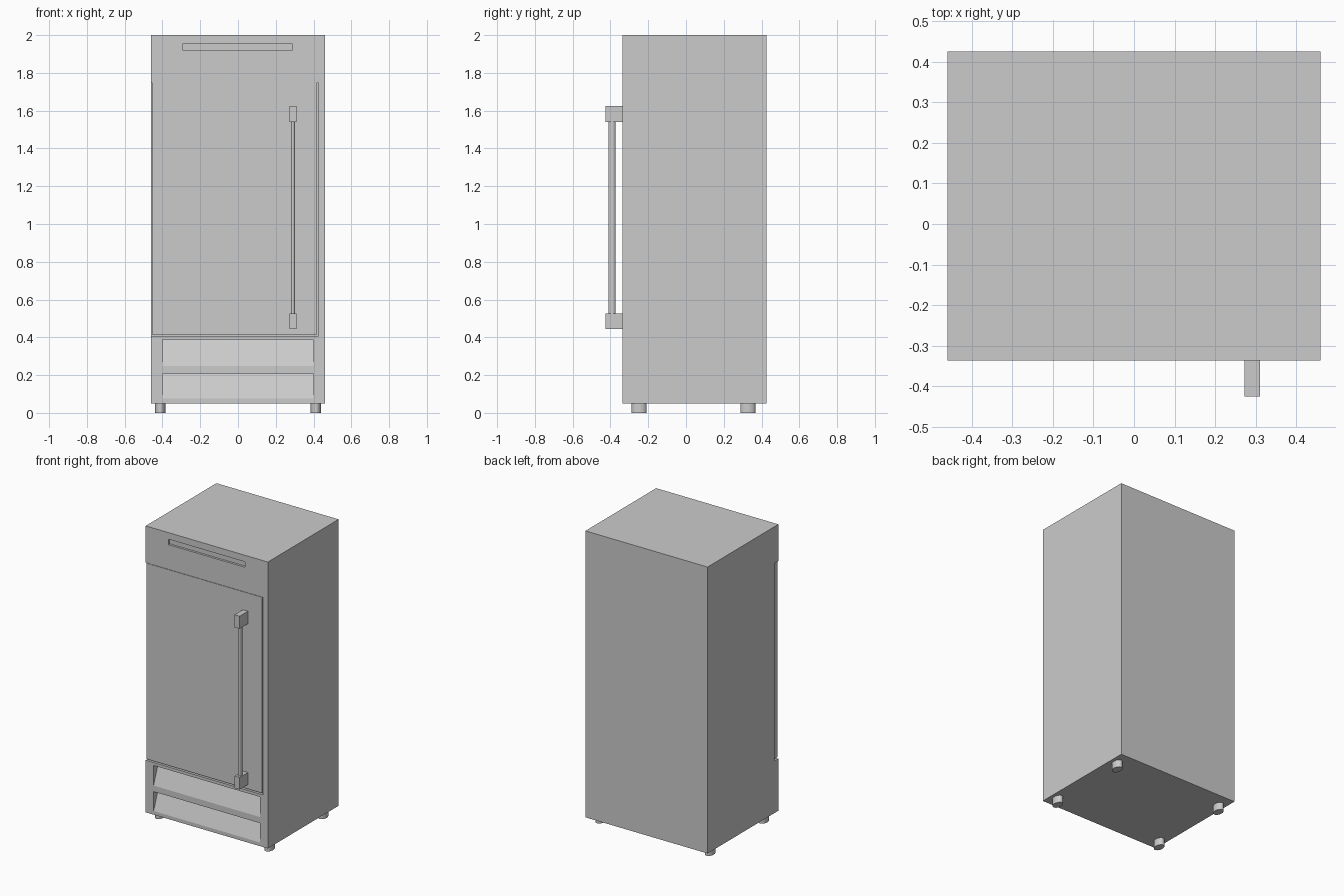
import bpy
import bmesh
from mathutils import Matrix

if "Cube" in bpy.data.objects:
    bpy.data.objects.remove(bpy.data.objects["Cube"])

FRONT = -0.336


def make_object(name, bm, smooth=False):
    bmesh.ops.recalc_face_normals(bm, faces=bm.faces)
    mesh = bpy.data.meshes.new(name)
    bm.to_mesh(mesh)
    bm.free()
    obj = bpy.data.objects.new(name, mesh)
    bpy.context.collection.objects.link(obj)
    bpy.ops.object.select_all(action='DESELECT')
    bpy.context.view_layer.objects.active = obj
    obj.select_set(True)
    if smooth:
        bpy.ops.object.shade_smooth_by_angle()
    return obj


def prism(name, profile, x0, x1):
    """Extrude a (y, z) profile along x."""
    bm = bmesh.new()
    face = bm.faces.new([bm.verts.new((x0, y, z)) for y, z in profile])
    ext = bmesh.ops.extrude_face_region(bm, geom=[face])
    verts = [v for v in ext["geom"] if isinstance(v, bmesh.types.BMVert)]
    bmesh.ops.translate(bm, verts=verts, vec=(x1 - x0, 0, 0))
    return make_object(name, bm)


def box(name, x0, x1, y0, y1, z0, z1):
    return prism(name, [(y0, z0), (y1, z0), (y1, z1), (y0, z1)], x0, x1)


def oval_post(name, x, y, rx, ry, z0, z1):
    bm = bmesh.new()
    m = Matrix.Translation((x, y, (z0 + z1) / 2)) @ Matrix.Diagonal((rx, ry, z1 - z0, 1))
    bmesh.ops.create_cone(bm, cap_ends=True, segments=24, radius1=1, radius2=1,
                          depth=1, matrix=m)
    return make_object(name, bm, smooth=True)


def cut(target, cutter):
    cutter.hide_render = True
    mod = target.modifiers.new("cut", 'BOOLEAN')
    mod.operation = 'DIFFERENCE'
    mod.solver = 'EXACT'
    mod.object = cutter
    bpy.context.view_layer.objects.active = target
    bpy.ops.object.modifier_apply(modifier=mod.name)
    bpy.data.objects.remove(cutter)


# Cabinet with door recess (open on the left side), top vent slot and sloped lower vents
cabinet = box("cabinet", -0.46, 0.46, FRONT, 0.425, 0.05, 2.0)
cut(cabinet, box("door_cutter", -0.5, 0.424, -0.4, FRONT + 0.04, 0.405, 1.75))
cut(cabinet, box("slot_cutter", -0.29, 0.287, -0.4, FRONT + 0.015, 1.918, 1.955))
for z0, z1 in ((0.075, 0.207), (0.248, 0.385)):
    cut(cabinet, prism("vent_cutter", [(FRONT, z0), (FRONT + 0.05, z1),
                                       (FRONT - 0.05, z1), (FRONT - 0.05, z0)], -0.4, 0.4))

# Door panel, flush with the cabinet front
box("door", -0.455, 0.417, FRONT, FRONT + 0.04, 0.415, 1.748)

# Door handle: two brackets and an oval bar
for name, z0, z1 in (("lower", 0.445, 0.527), ("upper", 1.54, 1.625)):
    box(f"{name}_handle_bracket", 0.272, 0.31, -0.425, FRONT, z0, z1)
oval_post("handle_bar", 0.291, -0.392, 0.0115, 0.018, 0.52, 1.55)

# Feet
for side, x in (("left", -0.412), ("right", 0.412)):
    for end, y in (("front", -0.248), ("back", 0.328)):
        oval_post(f"{end}_{side}_foot", x, y, 0.027, 0.04, 0, 0.05)
